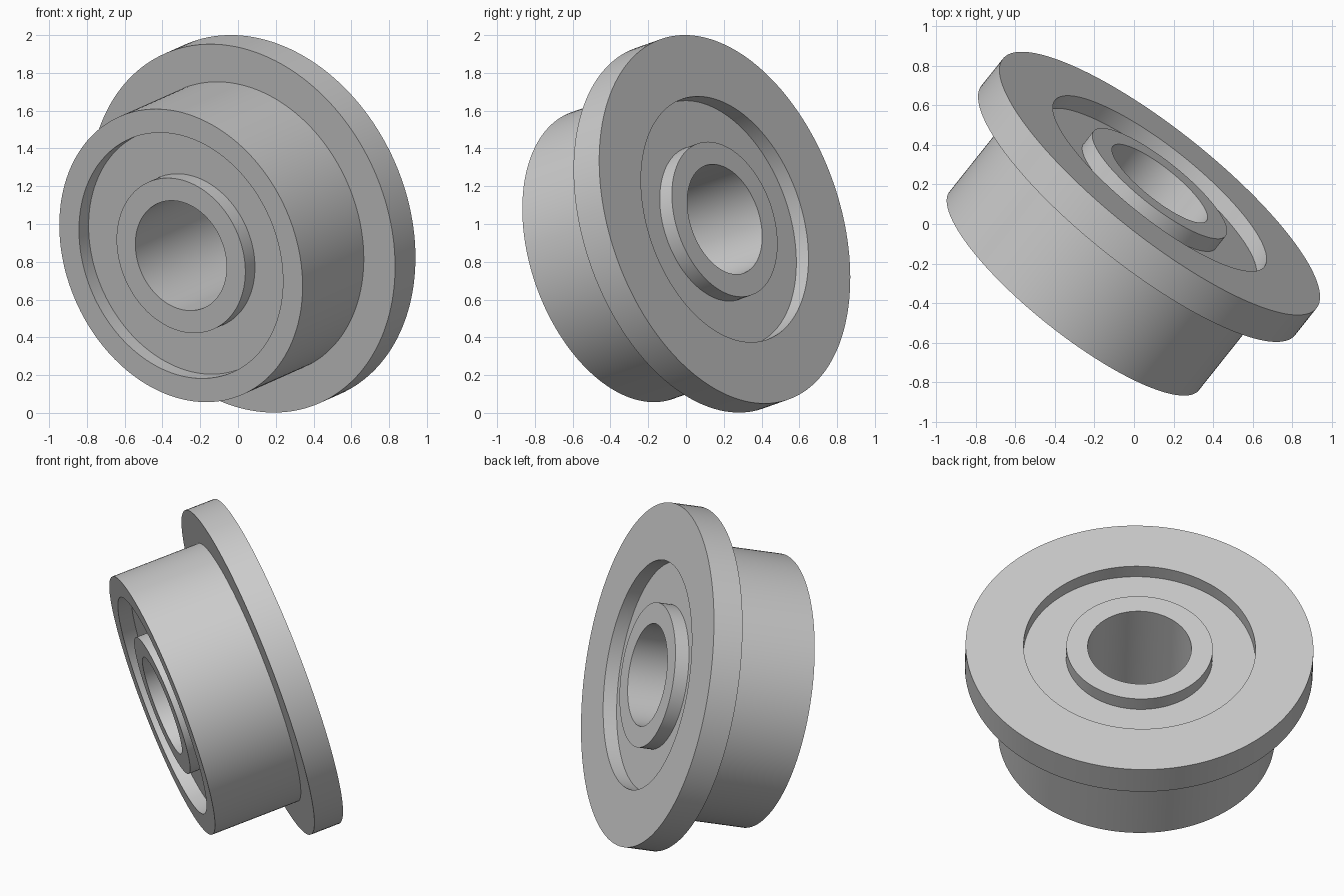
import bpy
import bmesh
from math import radians, tau
from mathutils import Vector

cube = bpy.data.objects.get("Cube")
if cube:
    bpy.data.objects.remove(cube, do_unlink=True)

# Single grey metal
grey = bpy.data.materials.new("light_grey_metal")
grey.use_nodes = True
colour = (0.6, 0.6, 0.6, 1)
grey.diffuse_color = colour
grey.node_tree.nodes["Principled BSDF"].inputs["Base Color"].default_value = colour

# Main dimensions
flange_r, body_r, recess_r, hub_r, bore_r = 1.012, 0.805, 0.675, 0.426, 0.302
length, flange_t, recess_d = 0.72, 0.18, 0.085
axis = Vector((0.6, 0.754, 0.267))
back_centre = Vector((0.13, 0.205, 1.025))

# Closed half section (radius, height); height 0 is the back face
section = [
    (bore_r, 0), (hub_r, 0),                                  # back hub ring
    (hub_r, -recess_d), (recess_r, -recess_d), (recess_r, 0),  # back recess
    (flange_r, 0), (flange_r, -flange_t),                      # flange
    (body_r, -flange_t), (body_r, -length),                    # body
    (recess_r, -length), (recess_r, recess_d - length),        # front recess
    (hub_r, recess_d - length), (hub_r, -length),
    (bore_r, -length),                                         # front hub ring
]


def lathe(name, points, steps=160):
    bm = bmesh.new()
    verts = [bm.verts.new((r, 0, z)) for r, z in points]
    edges = [bm.edges.new((v, verts[(i + 1) % len(verts)])) for i, v in enumerate(verts)]
    bmesh.ops.spin(bm, geom=verts + edges, cent=(0, 0, 0), axis=(0, 0, 1),
                   angle=tau, steps=steps)
    bmesh.ops.remove_doubles(bm, verts=bm.verts, dist=0.0001)
    bmesh.ops.recalc_face_normals(bm, faces=bm.faces)
    mesh = bpy.data.meshes.new(name)
    bm.to_mesh(mesh)
    bm.free()
    obj = bpy.data.objects.new(name, mesh)
    bpy.context.collection.objects.link(obj)
    return obj


# Flanged wheel, tilted so that its flange faces back, left and slightly up
wheel = lathe("flanged_wheel", section)
wheel.data.materials.append(grey)
wheel.rotation_euler = axis.to_track_quat('Z', 'Y').to_euler()
wheel.location = back_centre

bpy.ops.object.select_all(action='DESELECT')
wheel.select_set(True)
bpy.context.view_layer.objects.active = wheel
bpy.ops.object.shade_smooth_by_angle(angle=radians(30))
